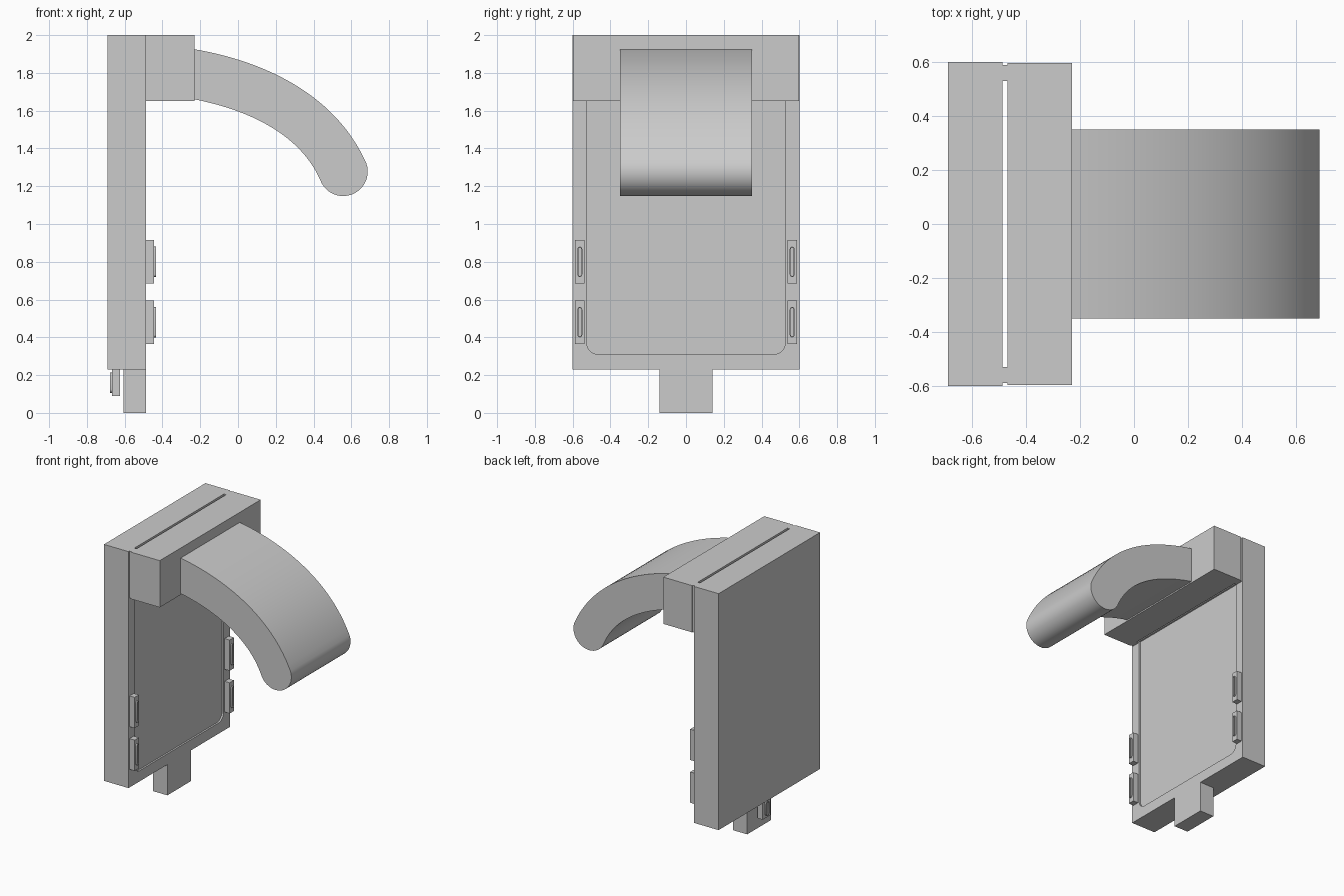
import bpy, bmesh
from math import pi, sin, cos, radians
from mathutils import Vector
from mathutils.geometry import interpolate_bezier

if "Cube" in bpy.data.objects:
    bpy.data.objects.remove(bpy.data.objects["Cube"], do_unlink=True)

grey = bpy.data.materials.new("plain_grey")
grey.use_nodes = True
grey.diffuse_color = (0.6, 0.6, 0.6, 1)
grey.node_tree.nodes["Principled BSDF"].inputs["Base Color"].default_value = (0.6, 0.6, 0.6, 1)


def finish(name, bm, smooth=False):
    bmesh.ops.recalc_face_normals(bm, faces=bm.faces)
    mesh = bpy.data.meshes.new(name)
    bm.to_mesh(mesh)
    bm.free()
    mesh.materials.append(grey)
    obj = bpy.data.objects.new(name, mesh)
    bpy.context.collection.objects.link(obj)
    if smooth:
        bpy.ops.object.select_all(action="DESELECT")
        obj.select_set(True)
        bpy.context.view_layer.objects.active = obj
        bpy.ops.object.shade_smooth_by_angle(angle=radians(30))
    return obj


def prism(name, points, direction, smooth=False):
    """Extrude a closed outline of 3D points along a direction."""
    bm = bmesh.new()
    face = bm.faces.new([bm.verts.new(p) for p in points])
    ext = bmesh.ops.extrude_face_region(bm, geom=[face], use_keep_orig=True)
    verts = [v for v in ext["geom"] if isinstance(v, bmesh.types.BMVert)]
    bmesh.ops.translate(bm, verts=verts, vec=direction)
    return finish(name, bm, smooth)


def box(name, x, y, z):
    outline = [(x[0], y[0], z[0]), (x[1], y[0], z[0]), (x[1], y[1], z[0]), (x[0], y[1], z[0])]
    return prism(name, outline, (0, 0, z[1] - z[0]))


def stadium(x, y, z, width, height, steps=8):
    """Upright pill outline in a plane of constant x."""
    r, half = width / 2, height / 2 - width / 2
    pts = []
    for side in (1, -1):
        for i in range(steps + 1):
            a = pi * i / steps
            pts.append((x, y + side * r * cos(a), z + side * (half + r * sin(a))))
    return pts


def latch(name, x, y, z, width, height, facing, ring_w, ring_h):
    """Small block carrying a raised, hollow pill-shaped rim."""
    depth, rim = 0.042, 0.01
    xs = sorted((x, x + facing * depth))
    box(name, xs, (y - width / 2, y + width / 2), (z - height / 2, z + height / 2))
    bm = bmesh.new()
    base = x + facing * depth
    loops = [stadium(base, y, z, ring_w, ring_h),
             stadium(base + facing * rim, y, z, ring_w, ring_h),
             stadium(base + facing * rim, y, z, ring_w * 0.6, ring_h - ring_w * 0.4),
             stadium(base + facing * 0.002, y, z, ring_w * 0.6, ring_h - ring_w * 0.4)]
    rings = [[bm.verts.new(p) for p in loop] for loop in loops]
    for a, b in zip(rings, rings[1:]):
        for i in range(len(a)):
            j = (i + 1) % len(a)
            bm.faces.new((a[i], a[j], b[j], b[i]))
    bm.faces.new(rings[0])
    bm.faces.new(rings[-1])
    finish(name + "_rim", bm, True)


# Upright backing plate with a shallow recess, rounded at its lower corners
FRONT = -0.487
plate = box("backing_plate", (-0.69, FRONT), (-0.6, 0.6), (0.23, 2.0))
HALF, LOW, R = 0.525, 0.31, 0.06
outline = [(-0.5, HALF, 1.66), (-0.5, -HALF, 1.66)]
for side, start in ((-1, pi), (1, 1.5 * pi)):
    for i in range(9):
        a = start + i * pi / 16
        outline.append((-0.5, side * (HALF - R) + R * cos(a), LOW + R + R * sin(a)))
cutter = prism("recess_cutter", outline, (0.1, 0, 0))
cut = plate.modifiers.new("recess", "BOOLEAN")
cut.operation = "DIFFERENCE"
cut.solver = "EXACT"
cut.object = cutter
bpy.context.view_layer.objects.active = plate
bpy.ops.object.modifier_apply(modifier=cut.name)
bpy.data.objects.remove(cutter, do_unlink=True)

# Head block, held off the plate by end spacers that leave an open slot
box("head_block", (-0.469, -0.23), (-0.597, 0.597), (1.65, 2.0))
for side, label in ((1, "left"), (-1, "right")):
    box("slot_spacer_" + label, (FRONT, -0.469), sorted((side * 0.53, side * 0.59)), (1.65, 2.0))

# Curved arm with a rounded tip
def curve(a, b, c, d):
    vec = [Vector((p[0], -0.35, p[1])) for p in (a, b, c, d)]
    return interpolate_bezier(*vec, 28)

tip = Vector((0.557, -0.35, 1.278))
upper = curve((-0.23, 1.925), (0.15, 1.86), (0.52, 1.68), (0.679, 1.322))
lower = curve((0.435, 1.234), (0.33, 1.47), (0.07, 1.60), (-0.23, 1.66))
cap = [tip + 0.13 * Vector((cos(a), 0, sin(a)))
       for a in (radians(20 - 180 * i / 20) for i in range(1, 20))]
prism("curved_arm", upper + cap + lower, (0, 0.7, 0), True)

# Bottom tab
box("bottom_tab", (-0.605, FRONT), (-0.14, 0.14), (0, 0.23))

# Latches: two on each side of the plate, one hanging behind the tab
for side, label in ((1, "left"), (-1, "right")):
    for z, level in ((0.80, "upper"), (0.48, "lower")):
        latch(f"{level}_latch_{label}", FRONT, side * 0.562, z, 0.05, 0.23, 1, 0.026, 0.16)
latch("rear_latch", -0.625, 0, 0.16, 0.09, 0.14, -1, 0.04, 0.11)
